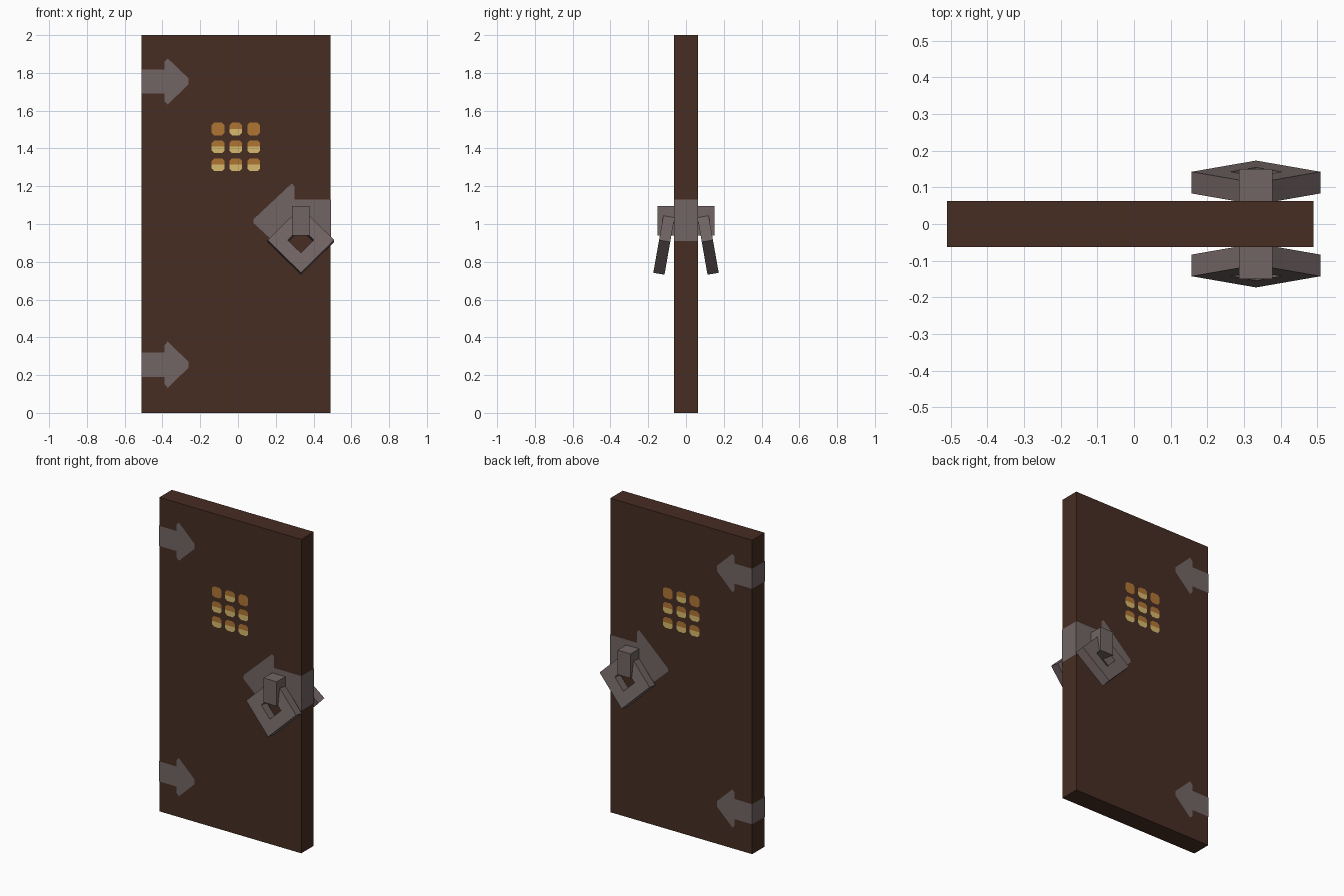
import bpy, bmesh
from math import cos, sin, pi, radians
from mathutils import Matrix

cube = bpy.data.objects.get("Cube")
if cube:
    bpy.data.objects.remove(cube)


def material(name, rgb):
    m = bpy.data.materials.new(name)
    m.use_nodes = True
    color = (*rgb, 1)
    m.diffuse_color = color
    m.node_tree.nodes["Principled BSDF"].inputs["Base Color"].default_value = color
    return m


WOOD = material("dark brown wood", (0.063, 0.026, 0.017))
IRON = material("grey iron", (0.170, 0.130, 0.130))
AMBER = material("amber glass", (0.434, 0.178, 0.034))
PALE = material("pale yellow glass", (0.672, 0.491, 0.150))

HALF = 0.0625            # half the door thickness
LEFT, RIGHT = -0.51, 0.49
LIFT = 0.0015            # height of thin plates above the door


def add_object(name, bm, *mats):
    mesh = bpy.data.meshes.new(name)
    bm.to_mesh(mesh)
    bm.free()
    for m in mats:
        mesh.materials.append(m)
    ob = bpy.data.objects.new(name, mesh)
    bpy.context.collection.objects.link(ob)
    return ob


def box(name, lo, hi, mat):
    bm = bmesh.new()
    size = [b - a for a, b in zip(lo, hi)]
    mid = [(a + b) / 2 for a, b in zip(lo, hi)]
    bmesh.ops.create_cube(bm, size=1, matrix=Matrix.Translation(mid) @ Matrix.Diagonal((*size, 1)))
    return add_object(name, bm, mat)


def wrapped_plate(name, outline):
    """Thin sheet folded round a door edge; the outline's ends lie on that edge."""
    bm = bmesh.new()
    sides = []
    for y in (-HALF - LIFT, HALF + LIFT):
        sides.append([bm.verts.new((x, y, z)) for x, z in outline])
        bm.faces.new(sides[-1])
    front, back = sides
    bm.faces.new((front[0], front[-1], back[-1], back[0]))
    bmesh.ops.recalc_face_normals(bm, faces=bm.faces)
    ob = add_object(name, bm, IRON)
    # the folded edge must face away from the door
    edge = ob.data.polygons[2]
    if edge.normal.x * edge.center.x < 0:
        ob.data.flip_normals()
    return ob


# Door slab
box("door_slab", (LEFT, -HALF, 0), (RIGHT, HALF, 2), WOOD)

# Arrow shaped hinge straps
for name, z in (("lower_hinge", 0.255), ("upper_hinge", 1.755)):
    edge = LEFT - LIFT
    half_arrow = [(edge, 0.064), (-0.388, 0.064), (-0.388, 0.105), (-0.372, 0.122), (-0.262, 0.016)]
    wrapped_plate(name, [(x, z + h) for x, h in half_arrow]
                  + [(x, z - h) for x, h in reversed(half_arrow)])

# Lock plate, with its point towards the door centre
wrapped_plate("lock_plate", [
    (RIGHT + LIFT, 1.13), (0.30, 1.13), (0.30, 1.20), (0.285, 1.215), (0.082, 1.025),
    (0.082, 1.005), (0.25, 0.85), (0.25, 0.945), (0.45, 0.945), (0.45, 0.91), (RIGHT + LIFT, 0.91)])


# Window panes: chamfered squares with pale lower halves
def window(name, y):
    bm = bmesh.new()
    r, c = 0.034, 0.02
    top = [(-r, 0), (r, 0), (r, c), (c, r), (-c, r), (-r, c)]
    for row, cz in enumerate((1.503, 1.409, 1.314)):
        for col, cx in enumerate((-0.105, -0.012, 0.083)):
            plain = row == 0 and col != 1
            for flip, index in ((1, 0), (-1, 0 if plain else 1)):
                loop = [(cx + flip * x, y, cz + flip * z) for x, z in top]
                if y > 0:
                    loop.reverse()
                face = bm.faces.new([bm.verts.new(p) for p in loop])
                face.material_index = index
    return add_object(name, bm, AMBER, PALE)


window("front_window_panes", -HALF - LIFT)
window("back_window_panes", HALF + LIFT)


# Handles: a block holding a tilted diamond ring on each face
def diamond_ring(name, outer, inner, thick):
    bm = bmesh.new()
    section = [(outer, -thick / 2), (outer, thick / 2), (inner, thick / 2), (inner, -thick / 2)]
    loops = [[bm.verts.new((r * cos(k * pi / 2), y, r * sin(k * pi / 2))) for r, y in section]
             for k in range(4)]
    for k in range(4):
        a, b = loops[k], loops[(k + 1) % 4]
        for i in range(4):
            j = (i + 1) % 4
            bm.faces.new((a[i], a[j], b[j], b[i]))
    bmesh.ops.recalc_face_normals(bm, faces=bm.faces)
    return add_object(name, bm, IRON)


for name, side in (("front", -1), ("back", 1)):
    ys = sorted((side * (HALF - 0.01), side * 0.15))
    box(name + "_handle_block", (0.286, ys[0], 0.94), (0.378, ys[1], 1.096), IRON)
    ring = diamond_ring(name + "_handle_ring", 0.176, 0.069, 0.06)
    ring.location = (0.333, side * 0.113, 0.91)
    ring.rotation_euler.x = side * radians(10)
